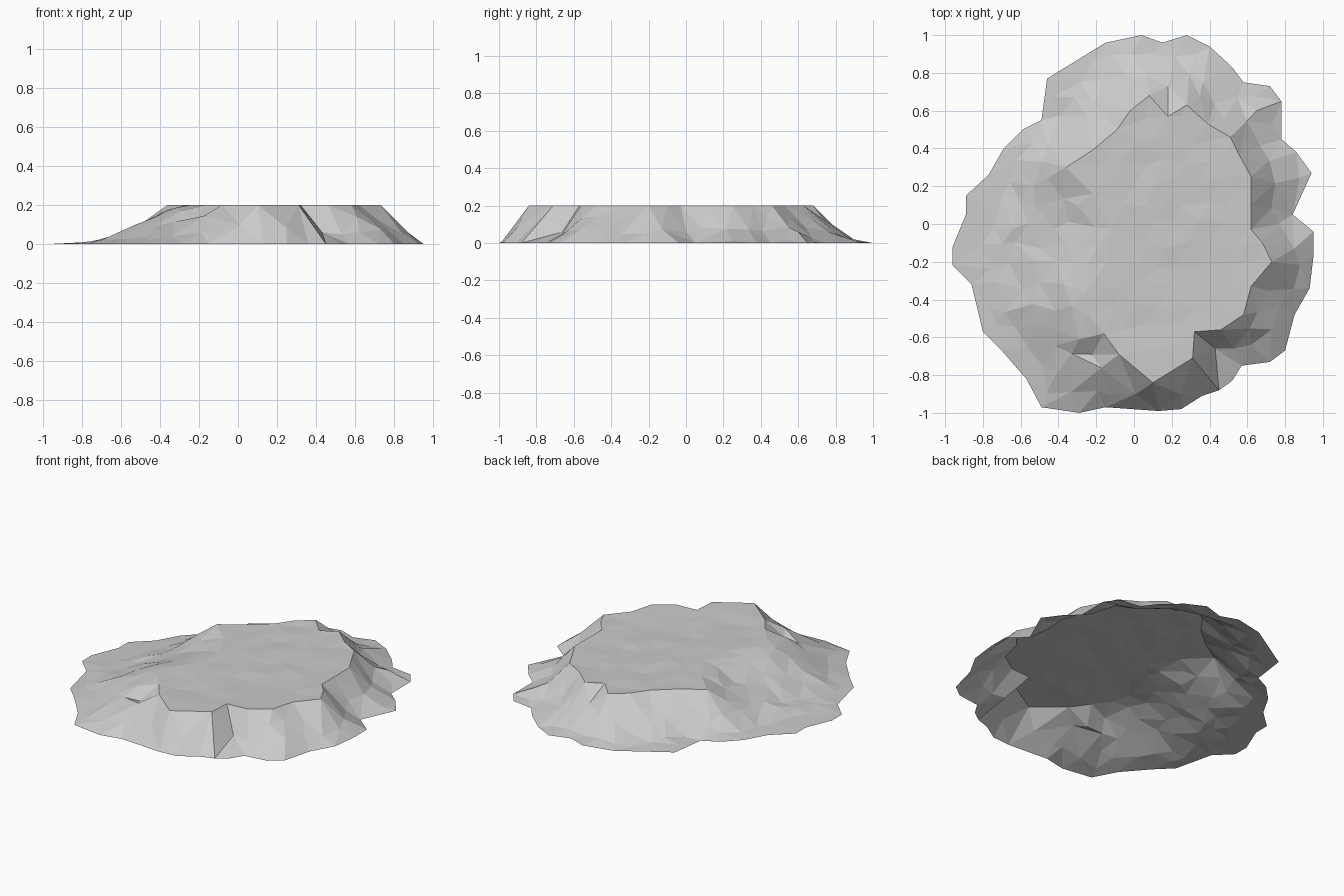
import bpy
import bmesh
import random
from mathutils import Vector
from mathutils.geometry import delaunay_2d_cdt, intersect_point_line

random.seed(4)
TOP = 0.2
SPACING = 0.11

cube = bpy.data.objects.get("Cube")
if cube:
    bpy.data.objects.remove(cube, do_unlink=True)

# Foot outline and plateau rim, counter-clockwise, in hundredths
foot = [(84, 5), (94, 27), (86, 38), (78, 45), (78, 65), (72, 73), (58, 75), (52, 83),
        (40, 94), (28, 100), (15, 96), (4, 100), (-15, 96), (-46, 77), (-49, 55),
        (-59, 50), (-69, 40), (-77, 26), (-89, 15), (-89, 5), (-96, -12), (-96, -22),
        (-86, -32), (-80, -57), (-70, -67), (-57, -82), (-49, -97), (-29, -100),
        (-15, -97), (13, -99), (25, -98), (36, -91), (45, -88), (52, -83), (57, -75),
        (72, -73), (80, -67), (85, -48), (93, -34), (95, -17), (95, -4)]
rim = [(62, 10), (62, 25), (56, 36), (51, 46), (39, 53), (28, 63), (18, 57), (8, 68),
       (-2, 60), (-9, 50), (-22, 39), (-36, 30), (-22, 16), (-12, -2), (-14, -20),
       (-26, -36), (-24, -48), (-16, -58), (-8, -69), (10, -84), (31, -71), (32, -57),
       (46, -56), (58, -48), (62, -33), (73, -20), (68, -10), (62, -3)]
# Ledges and gullies on the slopes: x, y, height
ledges = [(-29, -61, 17), (-41, -56, 12), (-22, -69, 12), (18, 73, 13), (65, 60, 6),
          (43, -66, 6), (53, -66, 5), (62, -64, 6)]


def to_points(pairs):
    return [Vector(pair) / 100 for pair in pairs]


def edge_distance(point, loop):
    """Shortest distance from a point to a closed loop."""
    best = 9.0
    for a, b in zip(loop, loop[1:] + loop[:1]):
        t = intersect_point_line(point, a, b)[1]
        best = min(best, (point - a.lerp(b, min(max(t, 0), 1))).length)
    return best


def inside(point, loop):
    """Even-odd test of a point against a closed loop."""
    hit = False
    for a, b in zip(loop, loop[1:] + loop[:1]):
        if (a.y > point.y) != (b.y > point.y):
            if point.x < a.x + (b.x - a.x) * (point.y - a.y) / (b.y - a.y):
                hit = not hit
    return hit


def loop_edges(start, count):
    return [(start + i, start + (i + 1) % count) for i in range(count)]


foot, rim = to_points(foot), to_points(rim)


def height(point):
    """Flat plateau, steep to the front, rolling gently down to the left."""
    to_foot, to_rim = edge_distance(point, foot), edge_distance(point, rim)
    if to_foot < 0.001:
        return 0.0
    if to_rim < 0.001:
        return TOP
    if inside(point, rim):
        return TOP - random.uniform(0, 0.008)
    way = point.normalized()
    left = max(0, -way.x)
    share = to_foot / (to_foot + to_rim)
    rolled = share * share * (3 - 2 * share)
    profile = share + left * (rolled - share)
    rough = random.uniform(-1, 1) * 0.04 * share * (1 - share)
    return max(0.003, TOP * profile ** (1.3 + 0.3 * left + 0.5 * way.y) + rough)


# Scatter irregular points between the outline and the rim and across the plateau
points = foot + rim
heights = [height(p) for p in points]
for x, y, z in ledges:
    points.append(Vector((x, y)) / 100)
    heights.append(z / 100)
fixed = list(points)
steps = int(1 / SPACING) + 1
for row in range(-steps, steps + 1):
    for column in range(-steps, steps + 1):
        p = Vector((column + row % 2 / 2, row)) * SPACING
        p += Vector((random.uniform(-1, 1), random.uniform(-1, 1))) * SPACING * 0.25
        clear = min((p - q).length for q in fixed) > SPACING * 0.6
        if clear and inside(p, foot) and edge_distance(p, foot) > 0.04 \
                and edge_distance(p, rim) > 0.035:
            points.append(p)
            heights.append(height(p))

# Triangulate into an open, low-poly shell
edges = loop_edges(0, len(foot)) + loop_edges(len(foot), len(rim))
flat, _, faces, origins, _, _ = delaunay_2d_cdt(points, edges, [], 1, 0.0001)
bm = bmesh.new()
verts = [bm.verts.new((p.x, p.y, heights[o[0]] if o else height(p)))
         for p, o in zip(flat, origins)]
for face in faces:
    bm.faces.new([verts[i] for i in face])
for face in bm.faces:
    face.normal_update()
    if face.normal.z < 0:
        face.normal_flip()
    face.smooth = False

mesh = bpy.data.meshes.new("rock_plateau")
bm.to_mesh(mesh)
bm.free()

# Plain stone colour
stone = bpy.data.materials.new("stone_grey")
stone.use_nodes = True
grey = (0.6, 0.6, 0.6, 1)
stone.diffuse_color = grey
stone.node_tree.nodes["Principled BSDF"].inputs["Base Color"].default_value = grey
mesh.materials.append(stone)

plateau = bpy.data.objects.new("rock_plateau", mesh)
bpy.context.collection.objects.link(plateau)
